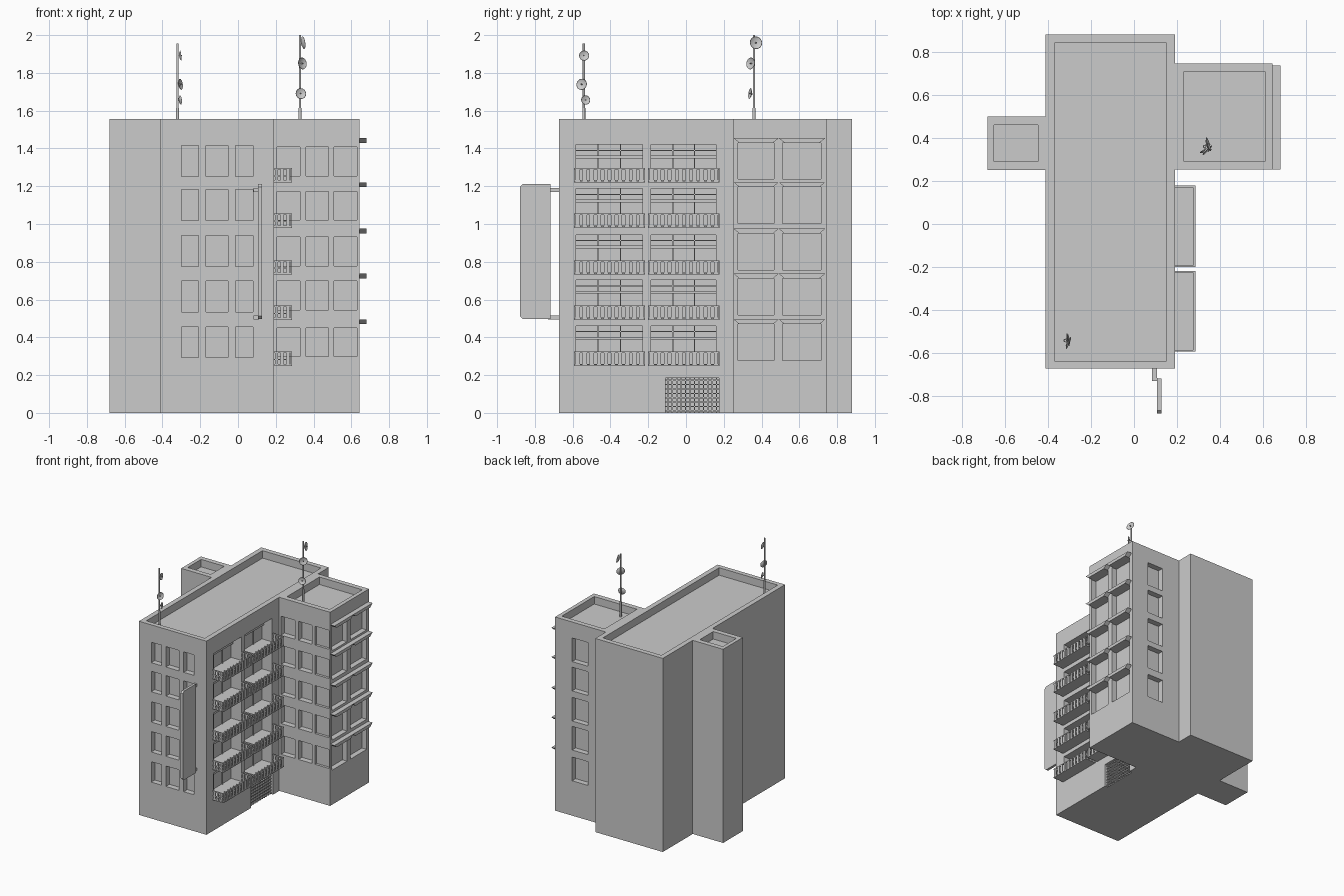
import bpy, bmesh, math
from mathutils import Matrix, Vector

if "Cube" in bpy.data.objects:
    bpy.data.objects.remove(bpy.data.objects["Cube"])


def finish(name, bm, smooth=False):
    bmesh.ops.recalc_face_normals(bm, faces=bm.faces)
    me = bpy.data.meshes.new(name)
    bm.to_mesh(me)
    bm.free()
    ob = bpy.data.objects.new(name, me)
    bpy.context.collection.objects.link(ob)
    bpy.context.view_layer.objects.active = ob
    ob.select_set(True)
    if smooth:
        bpy.ops.object.shade_smooth_by_angle(angle=math.radians(40))
    ob.select_set(False)
    return ob


def box(bm, x0, x1, y0, y1, z0, z1):
    m = Matrix.Translation(((x0 + x1) / 2, (y0 + y1) / 2, (z0 + z1) / 2))
    m = m @ Matrix.Diagonal((x1 - x0, y1 - y0, z1 - z0, 1))
    bmesh.ops.create_cube(bm, size=1, matrix=m)


def prism(bm, pts, vec):
    f = bm.faces.new([bm.verts.new(p) for p in pts])
    r = bmesh.ops.extrude_face_region(bm, geom=[f], use_keep_orig=True)
    moved = [v for v in r["geom"] if isinstance(v, bmesh.types.BMVert)]
    bmesh.ops.translate(bm, verts=moved, vec=vec)


H = 1.555
FLOORS = 5
MAIN_TOP = [1.415, 1.182, 0.938, 0.698, 0.456]   # window heads, front and balcony side
WING_TOP = [1.407, 1.172, 0.930, 0.697, 0.450]   # window heads, wing front
SIDE_TOP = [1.430, 1.196, 0.950, 0.712, 0.470]   # window heads, wing side
BALC_Z = [1.220, 0.980, 0.732, 0.492, 0.248]     # balcony floor levels
BALC_Y = [(-0.592, -0.218), (-0.200, 0.178)]
RECESS_Y = [(-0.583, -0.230), (-0.185, 0.160)]

# Building mass from its footprint
bm = bmesh.new()
plan = [(-0.41, -0.672), (0.19, -0.672), (0.19, 0.252), (0.642, 0.252), (0.642, 0.745),
        (0.19, 0.745), (0.19, 0.88), (-0.41, 0.88), (-0.41, 0.5), (-0.68, 0.5),
        (-0.68, 0.25), (-0.41, 0.25)]
prism(bm, [(x, y, 0) for x, y in plan], (0, 0, H))
building = finish("building", bm)

# Cutters: sunken roofs, windows, balcony openings and entrance
bm = bmesh.new()
for x0, x1, y0, y1 in [(-0.37, 0.15, -0.635, 0.84), (0.23, 0.61, 0.293, 0.705),
                       (-0.65, -0.445, 0.29, 0.46)]:
    box(bm, x0, x1, y0, y1, H - 0.06, H + 0.1)
for i in range(FLOORS):
    t = MAIN_TOP[i]
    for x0, x1 in [(-0.30, -0.21), (-0.17, -0.053), (-0.012, 0.08)]:
        box(bm, x0, x1, -0.70, -0.627, t - 0.164, t)
    for y0, y1 in RECESS_Y:
        box(bm, 0.10, 0.21, y0, y1, BALC_Z[i] + 0.012, t + 0.005)
    t = WING_TOP[i]
    for x0, x1, d in [(0.206, 0.328, 0.045), (0.36, 0.48, 0.045), (0.508, 0.63, 0.02)]:
        box(bm, x0, x1, 0.23, 0.252 + d, t - 0.152, t)
    box(bm, 0.35, 0.49, 0.70, 0.77, t - 0.17, t + 0.02)
    t = SIDE_TOP[i]
    for y0, y1 in [(0.276, 0.467), (0.512, 0.715)]:
        box(bm, 0.60, 0.67, y0, y1, t - 0.193, t)
box(bm, 0.165, 0.21, -0.108, 0.174, -0.02, 0.184)
cutter = finish("opening_cutter", bm)
cutter.hide_render = True
mod = building.modifiers.new("openings", "BOOLEAN")
mod.operation = "DIFFERENCE"
mod.solver = "EXACT"
mod.object = cutter
bpy.context.view_layer.objects.active = building
bpy.ops.object.modifier_apply(modifier=mod.name)
bpy.data.objects.remove(cutter)

# Tapered ledges over the wing's side windows
bm = bmesh.new()
for t in SIDE_TOP:
    for y0, y1 in [(0.252, 0.491), (0.491, 0.737)]:
        prism(bm, [(0.635, y0 + 0.03, t), (0.635, y1 - 0.03, t),
                   (0.635, y1, t + 0.025), (0.635, y0, t + 0.025)], (0.045, 0, 0))
finish("window_ledges", bm)

# Window frames inside the balcony openings
bm = bmesh.new()
for i in range(FLOORS):
    t, b = MAIN_TOP[i] + 0.005, BALC_Z[i] + 0.012
    for y0, y1 in RECESS_Y:
        box(bm, 0.098, 0.112, y0, y1, t - 0.034, t - 0.028)
        box(bm, 0.098, 0.118, y0, y1, t - 0.072, t - 0.058)
        for k in (1, 2):
            y = y0 + (y1 - y0) * k / 3
            box(bm, 0.098, 0.110, y - 0.003, y + 0.003, b, t)
finish("balcony_window_frames", bm)

# Balconies: floor with boards, handrails and pickets
floors, rails = bmesh.new(), bmesh.new()
X0, X1, N = 0.188, 0.285, 10
for z in BALC_Z:
    for y0, y1 in BALC_Y:
        top = z + 0.076
        step = (y1 - y0) / N
        box(floors, X0, X1, y0, y1, z, z + 0.007)
        for k in range(N):
            y = y0 + step * (k + 0.5)
            box(floors, X0, X1 - 0.008, y - step * 0.36, y + step * 0.36, z + 0.006, z + 0.012)
            box(rails, X1 - 0.008, X1 - 0.001, y - step * 0.3, y + step * 0.3, z + 0.005, top - 0.004)
        box(rails, X1 - 0.010, X1, y0, y1, top - 0.008, top)
        for ya, yb in [(y0, y0 + 0.008), (y1 - 0.008, y1)]:
            box(rails, X0, X1 - 0.009, ya, yb, top - 0.008, top)
            box(rails, X0, X1 - 0.009, ya, yb, z + 0.032, z + 0.038)
            for x in (0.196, 0.226, 0.256):
                box(rails, x, x + 0.016, ya + 0.001, yb - 0.001, z + 0.005, top - 0.004)
finish("balcony_floors", floors)
finish("balcony_railings", rails)

# Entrance gate grid
bm = bmesh.new()
for k in range(12):
    y = -0.108 + 0.282 * (k + 0.5) / 12
    box(bm, 0.163, 0.173, y - 0.003, y + 0.003, 0, 0.184)
for k in range(8):
    z = 0.184 * (k + 0.5) / 8
    box(bm, 0.163, 0.177, -0.108, 0.174, z - 0.003, z + 0.003)
finish("entrance_gate", bm)

# Hanging sign panel with clipped corners, and its brackets
bm = bmesh.new()
y0, y1, z0, z1, c = -0.88, -0.717, 0.497, 1.211, 0.015
prism(bm, [(0.107, y0 + c, z0), (0.107, y1, z0), (0.107, y1, z1),
           (0.107, y0 + c, z1), (0.107, y0, z1 - c), (0.107, y0, z0 + c)], (0.02, 0, 0))
finish("sign_panel", bm)
bm = bmesh.new()
for z in (0.494, 1.17):
    box(bm, 0.083, 0.106, -0.722, -0.66, z, z + 0.021)
    box(bm, 0.083, 0.110, -0.730, -0.716, z, z + 0.021)
finish("sign_brackets", bm)


def cyl(bm, x, y, z0, z1, r):
    bmesh.ops.create_cone(bm, cap_ends=True, segments=10, radius1=r, radius2=r, depth=z1 - z0,
                          matrix=Matrix.Translation((x, y, (z0 + z1) / 2)))


def dish(bm, pos, direction, r):
    d = bmesh.new()
    prof = [(0, 0), (0.6, 0.1), (1, 0.32), (0.95, 0.35), (0.58, 0.17), (0, 0.08)]
    vs = [d.verts.new((a * r, 0, b * r)) for a, b in prof]
    es = [d.edges.new(p) for p in zip(vs, vs[1:])]
    bmesh.ops.spin(d, geom=vs + es, cent=(0, 0, 0), axis=(0, 0, 1), angle=2 * math.pi, steps=16)
    bmesh.ops.remove_doubles(d, verts=d.verts, dist=1e-5)
    box(d, -0.0025, 0.0025, -0.0025, 0.0025, -0.3 * r, 0.55 * r)
    d.transform(Matrix.Translation(pos) @ Vector(direction).to_track_quat("Z", "Y").to_matrix().to_4x4())
    me = bpy.data.meshes.new("tmp")
    d.to_mesh(me)
    d.free()
    bm.from_mesh(me)
    bpy.data.meshes.remove(me)


# Roof masts, each with three dishes (offset y, z, facing, radius)
masts = {
    "front_mast": (-0.32, -0.541, 1.955, [(0, 1.89, (1, 0.1, 0.1), 0.027),
                                          (-0.005, 1.737, (1, -0.4, 0.15), 0.030),
                                          (0.005, 1.655, (1, 0.3, 0.1), 0.025)]),
    "rear_mast": (0.328, 0.36, 2.0, [(0.005, 1.957, (1, 0.3, 0.15), 0.034),
                                     (-0.005, 1.848, (1, -1, 0.15), 0.032),
                                     (-0.005, 1.688, (0.3, -1, 0.15), 0.029)])}
for name, (x, y, top, dishes) in masts.items():
    bm = bmesh.new()
    cyl(bm, x, y, H - 0.065, top, 0.006)
    cyl(bm, x, y, H - 0.065, H + 0.06, 0.008)
    for dy, z, direction, r in dishes:
        n = Vector(direction).normalized()
        dish(bm, Vector((x, y + dy, z)) + n * 0.008, n, r)
    finish(name, bm, smooth=True)
